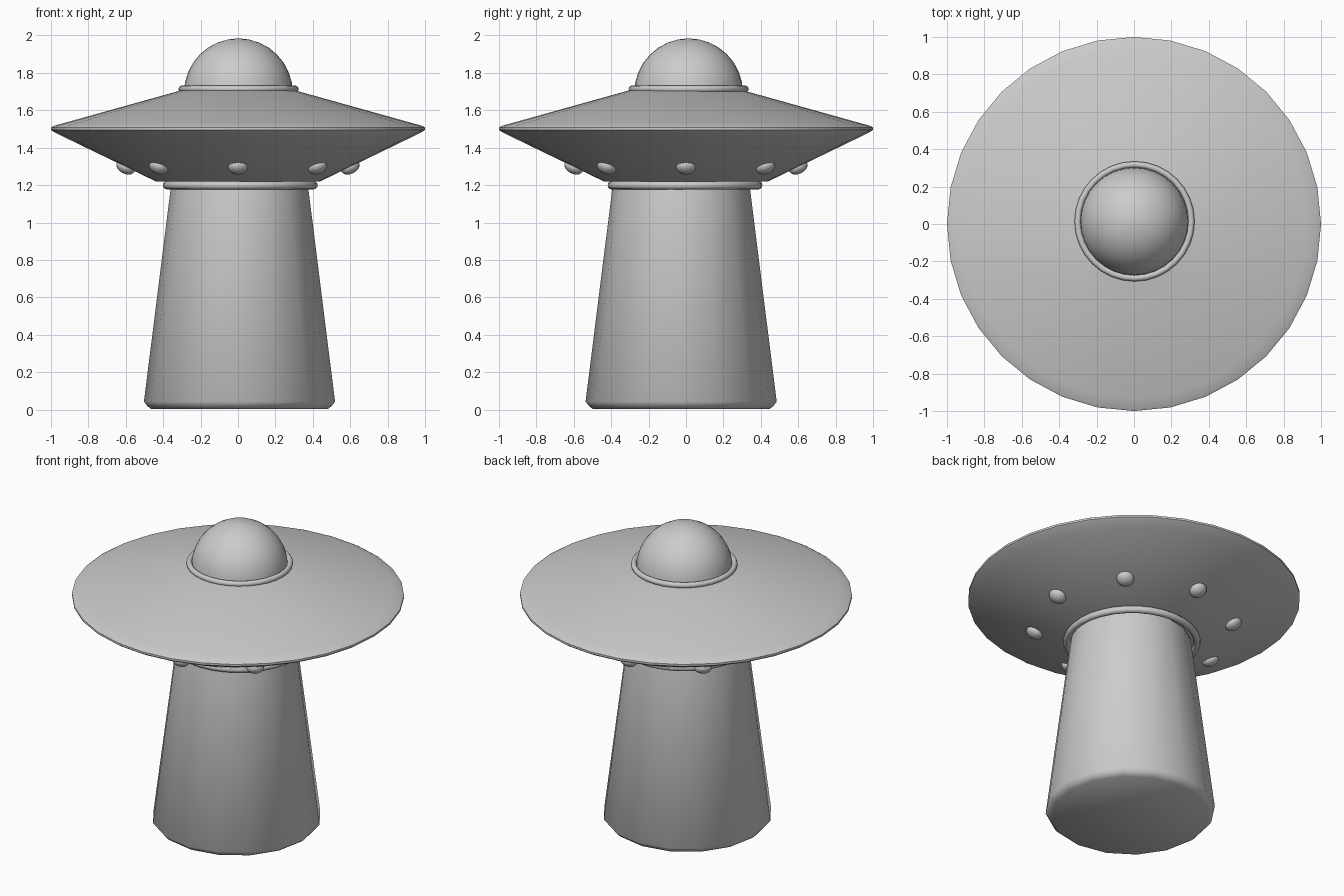
import bpy, bmesh, math
from mathutils import Matrix

if "Cube" in bpy.data.objects:
    bpy.data.objects.remove(bpy.data.objects["Cube"])


def finish(name, bm, angle=40):
    bmesh.ops.recalc_face_normals(bm, faces=bm.faces)
    me = bpy.data.meshes.new(name)
    bm.to_mesh(me)
    bm.free()
    ob = bpy.data.objects.new(name, me)
    bpy.context.collection.objects.link(ob)
    bpy.ops.object.select_all(action='DESELECT')
    ob.select_set(True)
    bpy.context.view_layer.objects.active = ob
    bpy.ops.object.shade_smooth_by_angle(angle=math.radians(angle))
    return ob


def lathe(name, profile, n, cx=0.0, cy=0.0, closed=False, angle=40):
    """Revolve (radius, z) points around a vertical axis."""
    bm = bmesh.new()
    rings = [[bm.verts.new((cx + r * math.cos(2 * math.pi * i / n),
                            cy + r * math.sin(2 * math.pi * i / n), z))
              for i in range(n)] for r, z in profile]
    pairs = list(zip(rings, rings[1:]))
    if closed:
        pairs.append((rings[-1], rings[0]))
    else:
        bm.faces.new(rings[0][::-1])
        bm.faces.new(rings[-1])
    for a, b in pairs:
        for i in range(n):
            j = (i + 1) % n
            bm.faces.new((a[i], a[j], b[j], b[i]))
    return finish(name, bm, angle)


def ring(name, major, rx, z, rz, cx, cy, n=32):
    pts = [(major + rx * math.cos(t * math.pi / 6), z + rz * math.sin(t * math.pi / 6))
           for t in range(12)]
    return lathe(name, pts, n, cx, cy, closed=True, angle=60)


# Saucer hull with a narrow softened rim
lathe("saucer_hull", [(0.44, 1.22), (0.93, 1.457), (0.985, 1.484), (1.0, 1.495),
                      (1.0, 1.508), (0.985, 1.517), (0.93, 1.532), (0.31, 1.705)], 32)

# Cockpit dome and its seat ring
dome = [(0.291 * math.cos(math.radians(a)), 1.693 + 0.291 * math.sin(math.radians(a)))
        for a in (0, 11.25, 22.5, 33.75, 45, 56.25, 67.5, 78.75, 88)]
lathe("cockpit_dome", dome, 32, 0.002, 0.014)
ring("dome_ring", 0.304, 0.017, 1.714, 0.018, 0.003, 0.014)

# Collar under the hull
ring("beam_collar", 0.392, 0.022, 1.199, 0.022, 0.012, -0.005)

# Tapered light beam standing on the ground
lathe("light_beam", [(0.474, 0.004), (0.492, 0.018), (0.511, 0.042), (0.367, 1.19), (0.364, 1.21)],
      16, 0.008, -0.026, angle=50)

# Ring of flattened hull lights, tilted to lie on the lower slope
tilt = math.atan2(0.27, 0.56)
for k in range(8):
    bm = bmesh.new()
    m = (Matrix.Rotation(k * math.pi / 4, 4, 'Z') @ Matrix.Translation((0.6, 0, 1.296))
         @ Matrix.Rotation(-tilt, 4, 'Y') @ Matrix.Diagonal((0.053, 0.053, 0.036, 1)))
    bmesh.ops.create_uvsphere(bm, u_segments=16, v_segments=10, radius=1, matrix=m)
    finish(f"hull_light_{k + 1}", bm, 60)
